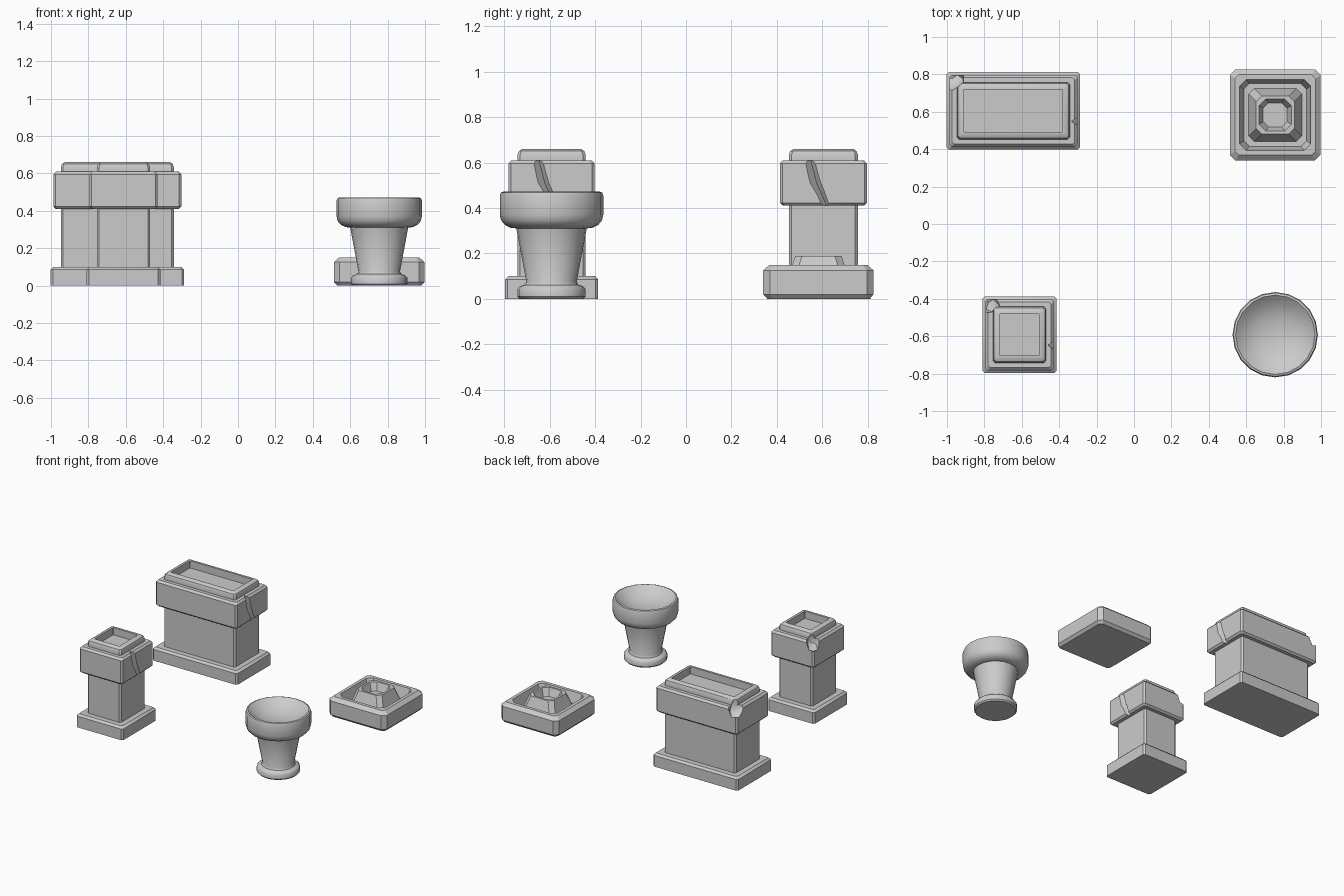
import bpy, bmesh, math, random
from mathutils import Vector

if "Cube" in bpy.data.objects:
    bpy.data.objects.remove(bpy.data.objects["Cube"])

random.seed(4)


def make_object(name, bm, loc):
    bmesh.ops.recalc_face_normals(bm, faces=bm.faces)
    me = bpy.data.meshes.new(name)
    bm.to_mesh(me)
    bm.free()
    ob = bpy.data.objects.new(name, me)
    ob.location = loc
    bpy.context.collection.objects.link(ob)
    return ob


def loft(name, rings, loc):
    """Skin a stack of closed rings and cap both ends."""
    bm = bmesh.new()
    rows = [[bm.verts.new(p) for p in r] for r in rings]
    n = len(rows[0])
    for a, b in zip(rows, rows[1:]):
        for i in range(n):
            j = (i + 1) % n
            bm.faces.new((a[i], a[j], b[j], b[i]))
    bm.faces.new(rows[0][::-1])
    bm.faces.new(rows[-1])
    return make_object(name, bm, loc)


def rect_ring(hx, hy, z, c):
    """Rectangle with corners cut by c."""
    pts = []
    for sx, sy in ((1, 1), (-1, 1), (-1, -1), (1, -1)):
        pair = [(sx * hx, sy * (hy - c), z), (sx * (hx - c), sy * hy, z)]
        pts += pair if sx * sy > 0 else pair[::-1]
    return pts


def round_ring(r, z, n=20):
    return [(r * math.cos(2 * math.pi * i / n), r * math.sin(2 * math.pi * i / n), z)
            for i in range(n)]


def smooth(ob, angle=30):
    bpy.ops.object.select_all(action='DESELECT')
    ob.select_set(True)
    bpy.context.view_layer.objects.active = ob
    bpy.ops.object.shade_smooth_by_angle(angle=math.radians(angle))


def cut(ob, cutter):
    m = ob.modifiers.new("cut", 'BOOLEAN')
    m.operation, m.solver, m.object = 'DIFFERENCE', 'EXACT', cutter
    bpy.context.view_layer.objects.active = ob
    bpy.ops.object.modifier_apply(modifier=m.name)
    bpy.data.objects.remove(cutter)


# pedestal silhouette: offset from the shaft, height
PEDESTAL = [(.055, 0), (.055, .085), (.04, .1), (0, .1), (0, .41), (.027, .41),
            (.04, .423), (.04, .595), (.026, .61), (0, .61), (0, .635),
            (-.006, .65), (-.02, .66), (-.038, .66), (-.038, .605)]
# crack down the right side: y, half width, z
CRACK = [(-.068, .024, .63), (-.06, .024, .6), (-.038, .027, .51), (0, .02, .43), (.01, .02, .40)]


def pedestal(name, x, y, hx, hy):
    ob = loft(name, [rect_ring(hx + o, hy + o, z, .012 if o >= -.02 else .002)
                     for o, z in PEDESTAL], (x, y, 0))
    # crack wedge
    side = hx + .04
    crack = loft("crack_cutter", [[(side + .02, cy - w * 1.4, z), (side + .02, cy + w * 1.4, z),
                                   (side - .032, cy + w * .3, z)] for cy, w, z in CRACK], (x, y, 0))
    cut(ob, crack)
    # broken back left corner
    bm = bmesh.new()
    bmesh.ops.create_icosphere(bm, subdivisions=2, radius=.06)
    for v in bm.verts:
        v.co *= random.uniform(.85, 1.12)
        v.co.z *= 1.25
    chip = make_object("chip_cutter", bm, (x - hx - .025, y + hy + .02, .61))
    cut(ob, chip)
    smooth(ob)


pedestal("long_pedestal", -.645, .605, .302, .152)
pedestal("small_pedestal", -.612, -.592, .142, .15)

# square plate with a groove, raised centre and octagonal socket: half size, height, corner cut
PLATE = [(.225, 0, .02), (.243, .02, .03), (.243, .125, .03), (.215, .15, .02), (.19, .15, .035),
         (.168, .07, .03), (.142, .07, .03), (.102, .188, .03), (.086, .188, .036), (.064, .13, .028)]
loft("floor_plate", [rect_ring(h, h, z, c) for h, z, c in PLATE], (.755, .583, 0))

# turned bowl on a foot: radius, height
BOWL = [(.14, 0), (.15, .01), (.15, .042), (.14, .055), (.118, .062), (.111, .075), (.155, .31),
        (.18, .313), (.205, .325), (.222, .345), (.228, .37), (.228, .455), (.223, .468),
        (.212, .472), (.2, .462), (.165, .435), (.12, .413), (.07, .4), (.02, .395)]
bowl = loft("footed_bowl", [round_ring(r, z) for r, z in BOWL], (.755, -.592, 0))
smooth(bowl, 40)
